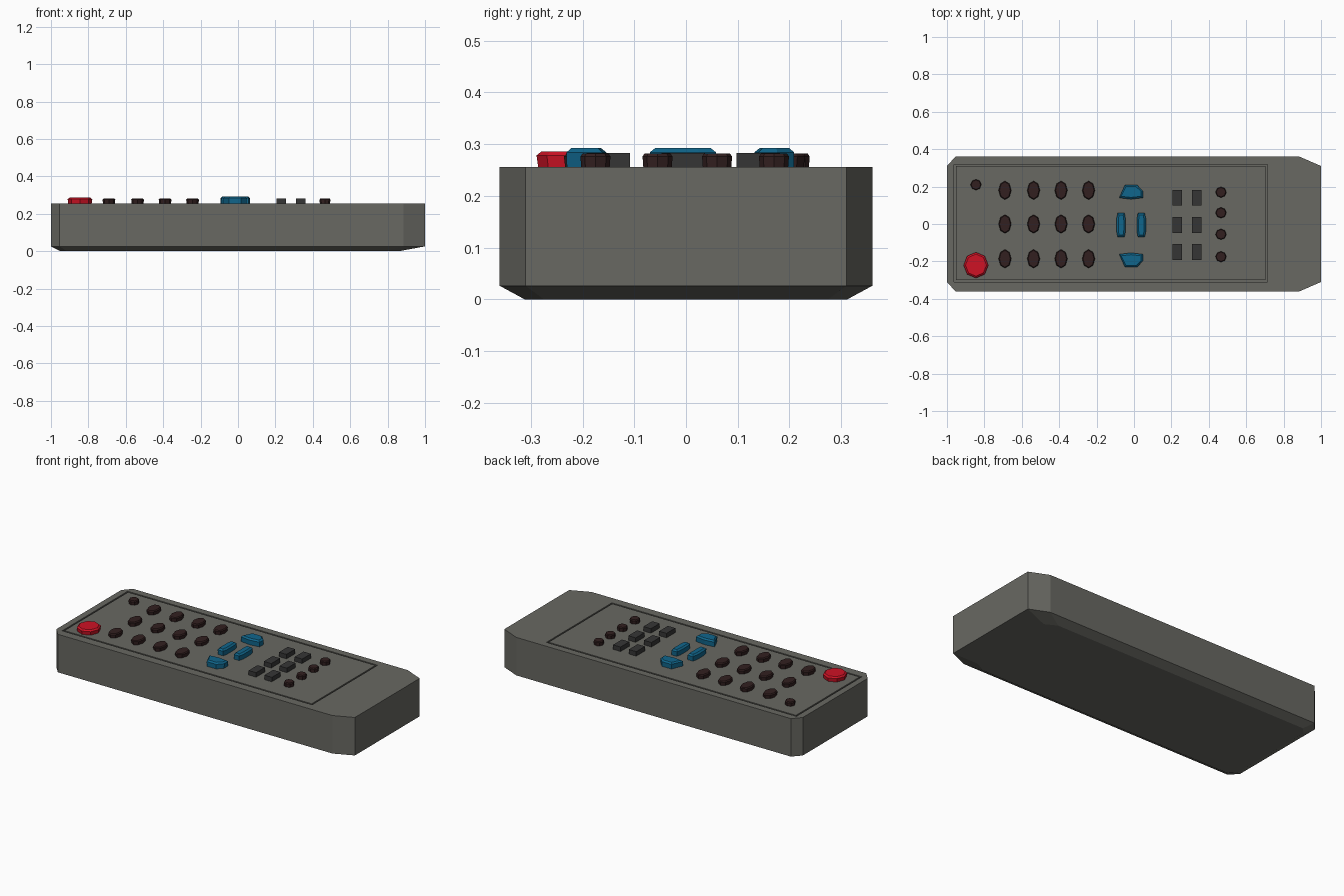
import bpy, bmesh, math

if "Cube" in bpy.data.objects:
    bpy.data.objects.remove(bpy.data.objects["Cube"])

TOP = 0.256


def material(name, rgb):
    m = bpy.data.materials.new(name)
    m.diffuse_color = (*rgb, 1)
    m.use_nodes = True
    m.node_tree.nodes["Principled BSDF"].inputs["Base Color"].default_value = m.diffuse_color
    return m


CASE = material("case_grey", (0.138, 0.138, 0.122))
BROWN = material("button_brown", (0.032, 0.014, 0.014))
BLUE = material("button_blue", (0.005, 0.133, 0.262))
RED = material("power_red", (0.62, 0.006, 0.018))
DARK = material("button_dark_grey", (0.036, 0.036, 0.036))


def loft(name, rings, mat):
    """Closed solid through equal-length rings of 3D points."""
    bm = bmesh.new()
    loops = [[bm.verts.new(p) for p in r] for r in rings]
    bm.faces.new(loops[0])
    bm.faces.new(loops[-1])
    for a, b in zip(loops, loops[1:]):
        for i in range(len(a)):
            j = (i + 1) % len(a)
            bm.faces.new((a[i], a[j], b[j], b[i]))
    bmesh.ops.recalc_face_normals(bm, faces=bm.faces)
    me = bpy.data.meshes.new(name)
    bm.to_mesh(me)
    bm.free()
    me.materials.append(mat)
    ob = bpy.data.objects.new(name, me)
    bpy.context.collection.objects.link(ob)
    return ob


def button(name, x, y, outline, height, mat, bevel=0.008, flare=0.94, inset=0.01):
    """Low-poly key: slightly flared wall and a bevelled top edge."""
    w = max(abs(p[0]) for p in outline)
    h = max(abs(p[1]) for p in outline)

    def ring(z, sx, sy):
        return [(x + px * sx, y + py * sy, z) for px, py in outline]
    z1 = TOP + height
    rings = [ring(TOP - 0.005, flare, flare), ring(z1 - bevel, 1, 1)]
    if bevel:
        rings.append(ring(z1, 1 - inset / w, 1 - inset / h))
    return loft(name, rings, mat)


def oval(rx, ry, n=8):
    return [(rx * math.cos(math.tau * i / n), ry * math.sin(math.tau * i / n)) for i in range(n)]


def rect(x0, x1, y0, y1):
    return [(x0, y0), (x1, y0), (x1, y1), (x0, y1)]


# Case: chamfered corners and a bevelled underside
def case_ring(z, xl, xl2, xr2, xr, yi, yo):
    half = [(xl, -yi), (xl2, -yo), (xr2, -yo), (xr, -yi)]
    return [(x, y, z) for x, y in half + [(x, -y) for x, y in reversed(half)]]


wide = (-1, -0.955, 0.885, 1, 0.31, 0.36)
case = loft("case", [case_ring(0, -0.95, -0.915, 0.79, 0.86, 0.275, 0.312),
                     case_ring(0.026, *wide), case_ring(TOP, *wide)], CASE)

# Thin groove around the key panel
groove = loft("groove_cutter", [[(x, y, z) for x, y in rect(-0.962, 0.713, -0.309, 0.318)]
                                for z in (TOP - 0.01, TOP + 0.05)], CASE)
island = loft("key_panel", [[(x, y, z) for x, y in rect(-0.953, 0.704, -0.300, 0.309)]
                            for z in (TOP - 0.012, TOP)], CASE)
mod = case.modifiers.new("groove", "BOOLEAN")
mod.object = groove
mod.operation = "DIFFERENCE"
mod.solver = "EXACT"
groove.hide_render = True
bpy.context.view_layer.objects.active = case
bpy.ops.object.modifier_apply(modifier="groove")
bpy.data.objects.remove(groove)

# Power key and the small round keys
button("power_key", -0.845, -0.22, oval(0.066, 0.069), 0.03, RED)
for x, y in [(-0.845, 0.21), (0.465, 0.17), (0.465, 0.06), (0.465, -0.055), (0.465, -0.175)]:
    button("round_key", x, y, oval(0.029, 0.029), 0.026, BROWN, bevel=0.006, inset=0.004)

# Number pad of oval keys
for x in (-0.69, -0.537, -0.39, -0.243):
    for y in (0.18, 0.0, -0.186):
        button("number_key", x, y, oval(0.034, 0.05), 0.026, BROWN, bevel=0.006, inset=0.005)

# Direction keys: two wide, two slim, each pair mirrored
arch = [(-0.063, -0.032), (0, -0.04), (0.063, -0.032), (0.063, 0.004), (0.032, 0.037), (-0.032, 0.037)]
for y, s in ((0.172, 1), (-0.194, -1)):
    button("arrow_key_wide", -0.016, y, [(px, py * s) for px, py in arch], 0.036, BLUE, flare=0.98)
slim = [(-0.018, -0.064), (0.018, -0.064), (0.024, -0.032), (0.024, 0.032),
        (0.018, 0.064), (-0.018, 0.064), (-0.025, 0.032), (-0.025, -0.032)]
for x, s in ((-0.069, 1), (0.039, -1)):
    button("arrow_key_slim", x, -0.006, [(px * s, py) for px, py in slim], 0.036, BLUE, flare=0.98)

# Square function keys
for x in (0.231, 0.336):
    for y in (0.14, -0.005, -0.15):
        button("function_key", x, y, rect(-0.025, 0.025, -0.042, 0.042), 0.027, DARK, bevel=0, flare=1)
